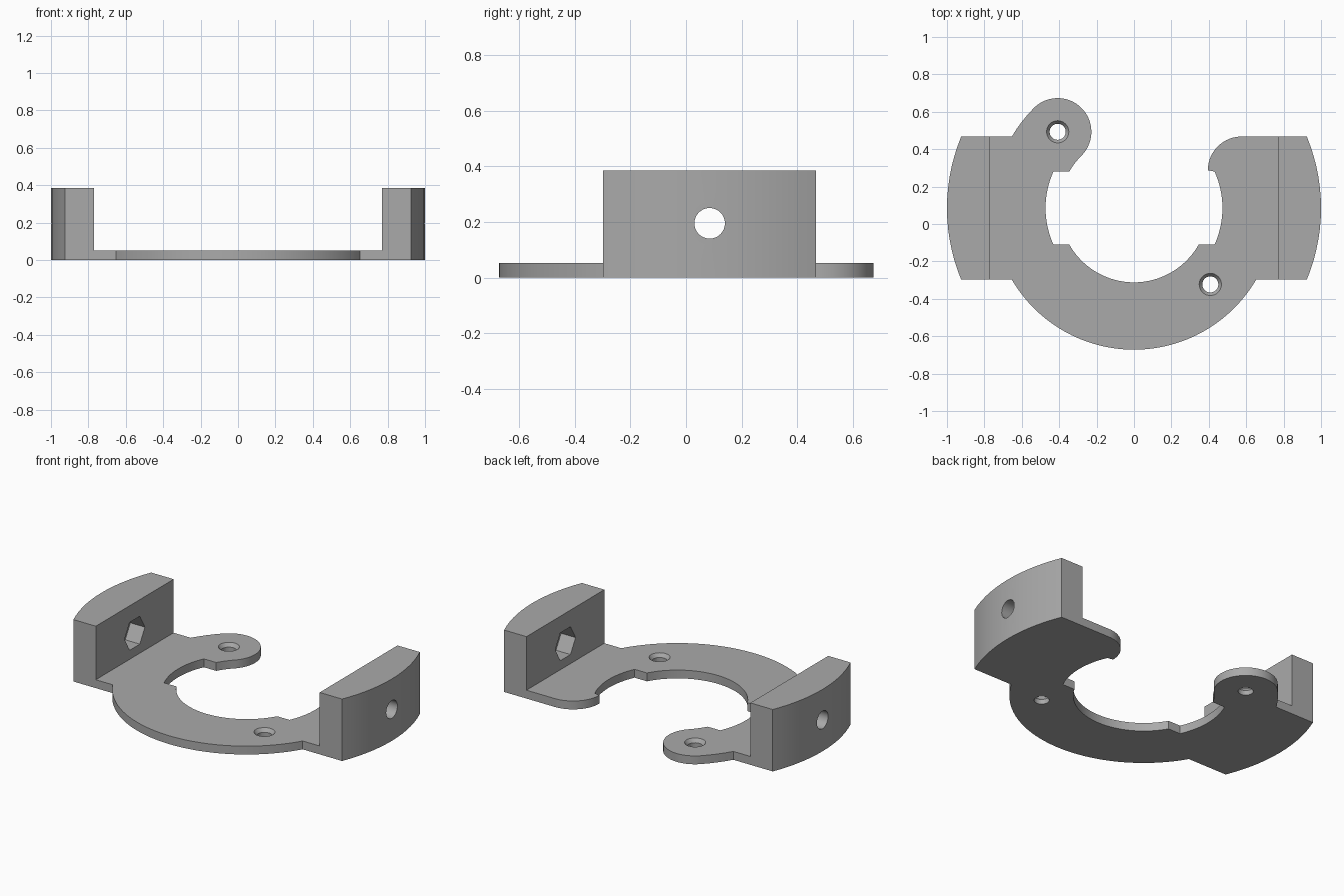
import bpy, bmesh, math
from mathutils import Matrix, Vector

if "Cube" in bpy.data.objects:
    bpy.data.objects.remove(bpy.data.objects["Cube"])

CY = 0.085                        # y of the common ring centre
R_IN, R_OUT, R_NOTCH, R_END = 0.397, 0.757, 0.473, 1.0
HALF, NOTCH = 0.3825, 0.195       # half widths of end blocks and inner notches
PLATE, TALL, FACE_X = 0.052, 0.385, 0.77
MID, CAP = (R_IN + R_OUT) / 2, (R_OUT - R_IN) / 2
S = MID * math.sqrt(0.5)          # screw offset along each axis

grey = bpy.data.materials.new("grey_plastic")
grey.diffuse_color = (0.40, 0.40, 0.40, 1)
grey.use_nodes = True
grey.node_tree.nodes["Principled BSDF"].inputs["Base Color"].default_value = grey.diffuse_color


def arc(r, a0, a1, cx=0.0, cy=CY):
    n = max(3, int(abs(a1 - a0) / 3))
    return [(cx + r * math.cos(math.radians(a0 + (a1 - a0) * i / n)),
             cy + r * math.sin(math.radians(a0 + (a1 - a0) * i / n))) for i in range(n + 1)]


def angle(h, r):
    return math.degrees(math.asin(h / r))


def add_object(name, bm):
    bmesh.ops.recalc_face_normals(bm, faces=bm.faces)
    mesh = bpy.data.meshes.new(name)
    bm.to_mesh(mesh)
    bm.free()
    mesh.materials.append(grey)
    obj = bpy.data.objects.new(name, mesh)
    bpy.context.collection.objects.link(obj)
    return obj


def cut(body, bm):
    cutter = add_object("cutter", bm)
    cutter.hide_render = True
    mod = body.modifiers.new("cut", "BOOLEAN")
    mod.operation, mod.solver, mod.object = "DIFFERENCE", "EXACT", cutter
    bpy.context.view_layer.objects.active = body
    bpy.ops.object.modifier_apply(modifier=mod.name)
    bpy.data.objects.remove(cutter)


def rod(r1, r2, depth, sides, matrix):
    bm = bmesh.new()
    bmesh.ops.create_cone(bm, cap_ends=True, segments=sides, radius1=r1, radius2=r2,
                          depth=depth, matrix=matrix)
    return bm


# Outline of the whole bracket: outer ends, hooked tips, notched inner opening
a_end, a_out = angle(HALF, R_END), angle(HALF, R_OUT)
a_in, a_notch = angle(NOTCH, R_IN), angle(NOTCH, R_NOTCH)
outline = (arc(R_END, -a_end, a_end)
           + arc(CAP, 90, 180, 0.575, CY + HALF - CAP)
           + arc(R_NOTCH, a_notch, -a_notch)
           + arc(R_IN, -a_in, a_in - 180)
           + arc(R_NOTCH, 180 + a_notch, 180 - a_notch)
           + arc(R_IN, 180 - a_in, 135)
           + arc(CAP, -45, 135, -S, CY + S)[1:-1]
           + arc(R_OUT, 135, 180 - a_out)
           + arc(R_END, 180 - a_end, 180 + a_end)
           + arc(R_OUT, 180 + a_out, 360 - a_out))
bm = bmesh.new()
base = bm.faces.new([bm.verts.new((x, y, 0)) for x, y in outline])
top = bmesh.ops.extrude_face_region(bm, geom=[base])["geom"]
bmesh.ops.translate(bm, vec=(0, 0, TALL),
                    verts=[v for v in top if isinstance(v, bmesh.types.BMVert)])
bracket = add_object("bracket", bm)

# Clear the middle down to the thin plate, leaving the two end blocks
bm = bmesh.new()
bmesh.ops.create_cube(bm, size=1, matrix=Matrix.Translation((0, 0, PLATE + 0.5))
                      @ Matrix.Diagonal((2 * FACE_X, 3, 1, 1)))
cut(bracket, bm)

for s in (-1, 1):
    # Countersunk screw hole in the plate
    spot = Vector((s * S, CY - s * S, 0))
    cut(bracket, rod(0.043, 0.043, 0.4, 32, Matrix.Translation(spot)))
    cut(bracket, rod(0.037, 0.067, 0.04, 32, Matrix.Translation(spot + Vector((0, 0, PLATE - 0.01)))))
    # Bolt hole and hexagonal nut pocket in the end block
    turn = Matrix.Rotation(math.pi / 2, 4, "Y")
    cut(bracket, rod(0.055, 0.055, 0.6, 32, Matrix.Translation((s * 0.88, CY, 0.195)) @ turn))
    cut(bracket, rod(0.1, 0.1, 0.2, 6, Matrix.Translation((s * FACE_X, CY, 0.195)) @ turn))

bpy.ops.object.select_all(action="DESELECT")
bracket.select_set(True)
bpy.context.view_layer.objects.active = bracket
bpy.ops.object.shade_smooth_by_angle(angle=math.radians(25))
